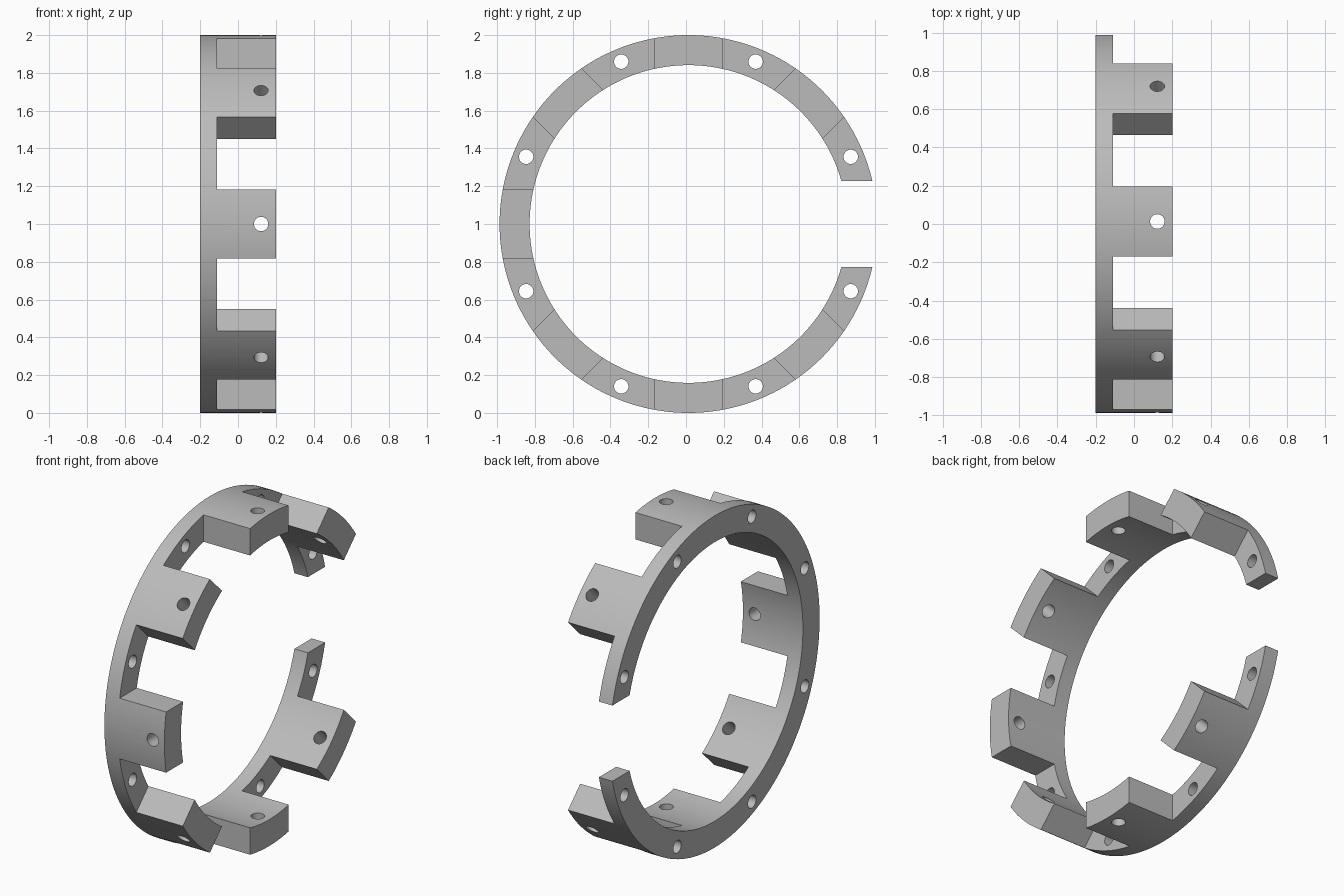
import bpy, bmesh
from math import sin, cos, pi
from mathutils import Matrix, Vector

default = bpy.data.objects.get("Cube")
if default:
    bpy.data.objects.remove(default, do_unlink=True)

OUTER, INNER = 1.0, 0.841      # ring radii
DEPTH, FLANGE = 0.2, -0.11     # half depth along x, flange face
TAB = 0.183                    # half width of a tab
GAP = 0.228                    # half height of the opening
HOLE = 0.038
STEP = pi / 4

grey = bpy.data.materials.new("light_grey")
grey.use_nodes = True
colour = (0.5, 0.5, 0.5, 1)
grey.diffuse_color = colour
grey.node_tree.nodes["Principled BSDF"].inputs["Base Color"].default_value = colour


def finish(name, bm):
    bmesh.ops.recalc_face_normals(bm, faces=bm.faces)
    mesh = bpy.data.meshes.new(name)
    bm.to_mesh(mesh)
    bm.free()
    mesh.materials.append(grey)
    obj = bpy.data.objects.new(name, mesh)
    bpy.context.collection.objects.link(obj)
    return obj


def prism(bm, points, x0, x1):
    """Extrude a closed (y, z) outline along x."""
    face = bm.faces.new([bm.verts.new((x0, y, z)) for y, z in points])
    ext = bmesh.ops.extrude_face_region(bm, geom=[face])["geom"]
    verts = [v for v in ext if isinstance(v, bmesh.types.BMVert)]
    bmesh.ops.translate(bm, verts=verts, vec=(x1 - x0, 0, 0))


def peg(bm, centre, axis, length):
    turn = Vector((0, 0, 1)).rotation_difference(Vector(axis)).to_matrix().to_4x4()
    bmesh.ops.create_cone(bm, cap_ends=True, segments=32, radius1=HOLE, radius2=HOLE,
                          depth=length, matrix=Matrix.Translation(centre) @ turn)


# Full-depth tube
bm = bmesh.new()
sides = 160
loops = []
for r, x in ((OUTER, -DEPTH), (OUTER, DEPTH), (INNER, DEPTH), (INNER, -DEPTH)):
    loops.append([bm.verts.new((x, r * cos(2 * pi * i / sides), r * sin(2 * pi * i / sides)))
                  for i in range(sides)])
for a, b in zip(loops, loops[1:] + loops[:1]):
    for i in range(sides):
        j = (i + 1) % sides
        bm.faces.new((a[i], a[j], b[j], b[i]))
ring = finish("tabbed_ring", bm)

# Wedge cutters that leave parallel-sided tabs
bm = bmesh.new()
for k in range(8):
    mid = (k + 0.5) * STEP
    apex = TAB / sin(STEP / 2)
    y, z = apex * cos(mid), apex * sin(mid)
    reach = 1.2
    prism(bm, [(y, z)] + [(y + reach * cos(a), z + reach * sin(a))
                          for a in (k * STEP, (k + 1) * STEP)], FLANGE, 0.4)
notches = finish("notch_cutter", bm)

# Opening in the ring
bm = bmesh.new()
prism(bm, [(0.5, -GAP), (1.5, -GAP), (1.5, GAP), (0.5, GAP)], -0.5, 0.5)
opening = finish("opening_cutter", bm)

# Flange holes run along x, tab holes run radially
bm = bmesh.new()
for k in range(8):
    a = (k + 0.5) * STEP
    peg(bm, (FLANGE - 0.04, 0.93 * cos(a), 0.93 * sin(a)), (1, 0, 0), 0.25)
    if k:
        d = Vector((0, cos(k * STEP), sin(k * STEP)))
        peg(bm, d * 0.92 + Vector((0.122, 0, 0)), d, 0.4)
holes = finish("hole_cutter", bm)

bpy.ops.object.select_all(action="DESELECT")
bpy.context.view_layer.objects.active = ring
ring.select_set(True)
for cutter in (notches, opening, holes):
    cutter.hide_render = True
    mod = ring.modifiers.new(cutter.name, "BOOLEAN")
    mod.operation = "DIFFERENCE"
    mod.solver = "EXACT"
    mod.object = cutter
    bpy.ops.object.modifier_apply(modifier=mod.name)
    bpy.data.objects.remove(cutter, do_unlink=True)

# Stand on the ground, centred over the opening's cut ends
ring.data.transform(Matrix.Translation((0, 0.013, 1)))
bpy.ops.object.shade_smooth_by_angle(angle=pi / 6)
